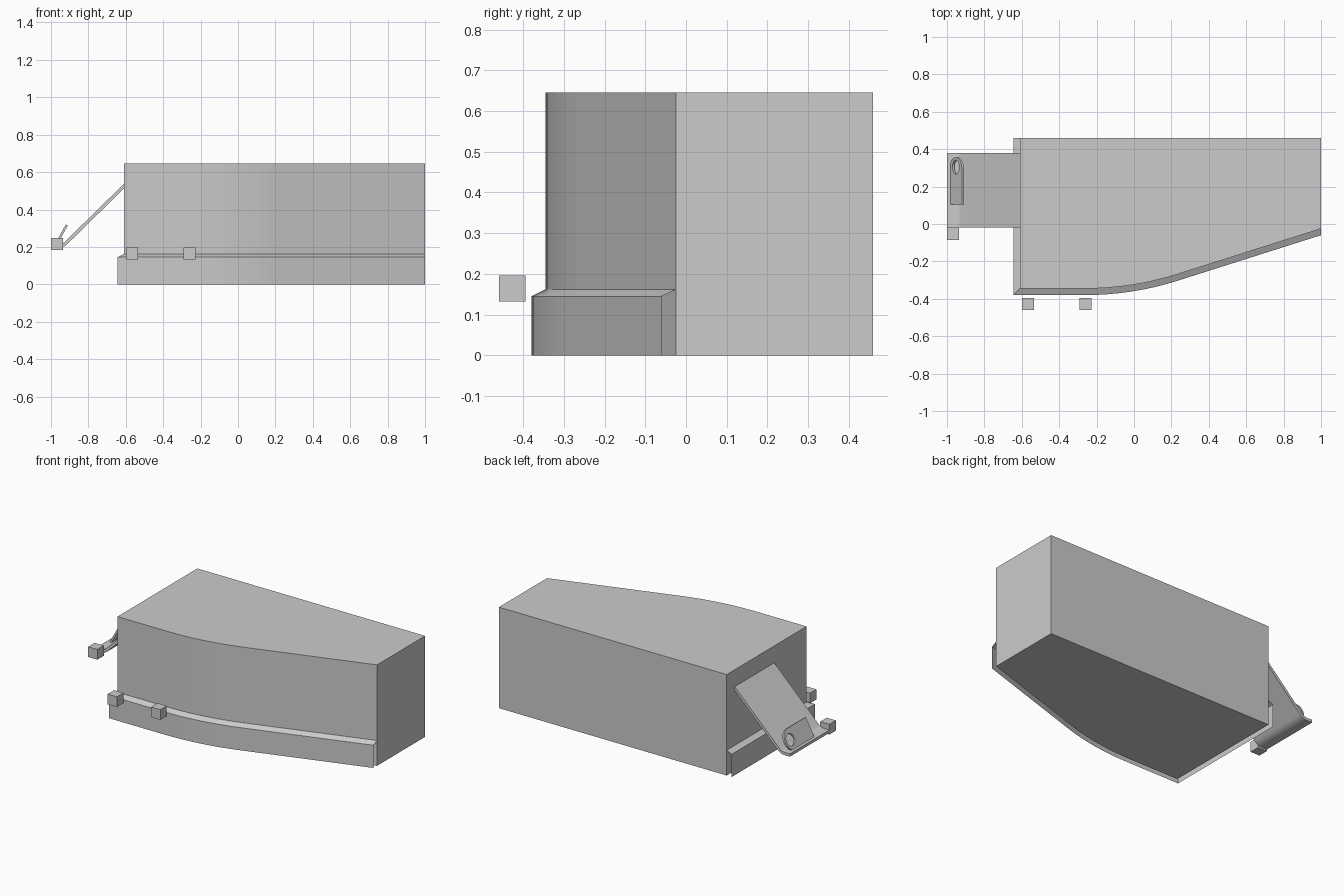
import bpy, bmesh
from math import sin, cos, pi, atan2, tan, radians
from mathutils import Matrix, Vector

if "Cube" in bpy.data.objects:
    bpy.data.objects.remove(bpy.data.objects["Cube"])


def finish(bm, name, fix=True):
    if fix:
        bmesh.ops.recalc_face_normals(bm, faces=bm.faces)
    me = bpy.data.meshes.new(name)
    bm.to_mesh(me)
    bm.free()
    ob = bpy.data.objects.new(name, me)
    bpy.context.collection.objects.link(ob)
    return ob


def prism(name, pts, depth):
    """Extrude a closed 3D outline along the depth vector."""
    bm = bmesh.new()
    face = bm.faces.new([bm.verts.new(p) for p in pts])
    ext = bmesh.ops.extrude_face_region(bm, geom=[face])
    vs = [g for g in ext["geom"] if isinstance(g, bmesh.types.BMVert)]
    bmesh.ops.translate(bm, vec=depth, verts=vs)
    return finish(bm, name)


def smooth(ob):
    bpy.ops.object.select_all(action='DESELECT')
    ob.select_set(True)
    bpy.context.view_layer.objects.active = ob
    bpy.ops.object.shade_smooth_by_angle(angle=radians(30))


def cube(name, x, y, z, s=0.065):
    bm = bmesh.new()
    bmesh.ops.create_cube(bm, size=s, matrix=Matrix.Translation((x, y, z)))
    finish(bm, name)


# Curved front line: straight, arc, then straight to the right end
slope = atan2(0.32, 1.015)
t = 0.25
R = t / tan(slope / 2)
x0, yf = -0.26, -0.345
front = [(-0.61, yf)]
for i in range(9):
    a = slope * i / 8
    front.append((x0 + R * sin(a), yf + R * (1 - cos(a))))
front.append((1.0, -0.025))

# Cabinet body
outline = front + [(1.0, 0.46), (-0.61, 0.46)]
prism("cabinet_body", [(x, y, 0) for x, y in outline], (0, 0, 0.645))

# Skirting: open sheet with sloped top, along the left side and front
o = 0.035
inner = [(-0.61, 0.46)] + front
outer = [(-0.61 - o, 0.46), (-0.61 - o, yf - o)] + [(x, y - o) for x, y in front[1:]]
bm = bmesh.new()
rows = [[bm.verts.new((x, y, z)) for x, y in path]
        for path, z in ((outer, 0), (outer, 0.145), (inner, 0.162))]
for a, b in zip(rows, rows[1:]):
    for i in range(len(a) - 1):
        bm.faces.new((a[i], a[i + 1], b[i + 1], b[i]))
finish(bm, "skirting", fix=False)

# Sloping board with a rounded bend into a flat lip
th = 0.018
bend, rad = radians(45.5), 0.07
cx = -0.937 - rad * tan(bend / 2)
zc = 0.203 + rad
low, top = [(-1.0, zc - rad - th / 2)], [(-1.0, zc - rad + th / 2)]
for i in range(9):
    a = bend * i / 8
    low.append((cx + (rad + th / 2) * sin(a), zc - (rad + th / 2) * cos(a)))
    top.append((cx + (rad - th / 2) * sin(a), zc - (rad - th / 2) * cos(a)))
low.append((-0.61, 0.512))
top.append((-0.61, 0.537))
smooth(prism("sloping_board", [(x, -0.02, z) for x, z in low + top[::-1]], (0, 0.4, 0)))

# Tilted tab with a round end and a round hole
u = Vector((0.065, 0, 0.118))
half = u.length / 2
u.normalize()
n = Vector((u.z, 0, -u.x))
mid = Vector((-0.9475, 0, 0.259)) - n * 0.006


def on_tab(y, v):
    return mid + u * v + Vector((0, y, 0))


arc = [(0.29 + half * cos(a), half * sin(a))
       for a in (-pi / 2 + pi * i / 24 for i in range(25))]
tab = prism("tab", [on_tab(y, v) for y, v in [(0.105, -half)] + arc + [(0.105, half)]],
            n * 0.012)
hole = prism("tab_hole_cutter",
             [on_tab(0.305 + 0.037 * cos(2 * pi * i / 32), 0.037 * sin(2 * pi * i / 32))
              - n * 0.05 for i in range(32)], n * 0.12)
hole.hide_render = True
hole.hide_viewport = True
mod = tab.modifiers.new("hole", 'BOOLEAN')
mod.operation = 'DIFFERENCE'
mod.solver = 'EXACT'
mod.object = hole
bpy.context.view_layer.update()
cut = bpy.data.meshes.new_from_object(tab.evaluated_get(bpy.context.evaluated_depsgraph_get()))
tab.modifiers.clear()
tab.data = cut
bpy.data.objects.remove(hole)
smooth(tab)

# Small cubes
cube("front_cube_left", -0.567, -0.427, 0.164)
cube("front_cube_right", -0.26, -0.427, 0.164)
cube("lip_cube", -0.9675, -0.052, 0.216)
